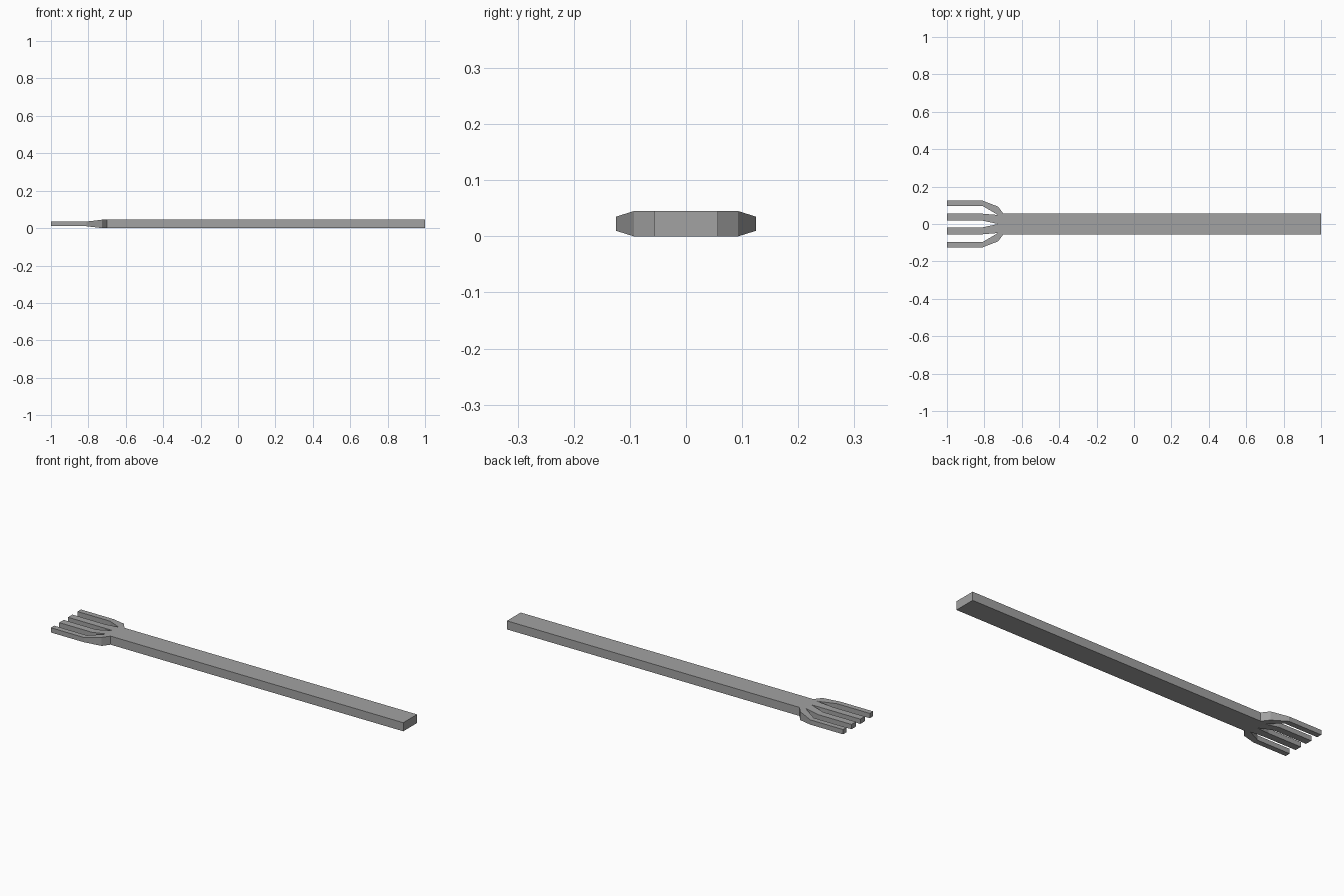
import bpy
import bmesh

cube = bpy.data.objects.get("Cube")
if cube:
    bpy.data.objects.remove(cube, do_unlink=True)

grey = bpy.data.materials.new("plain grey")
grey.use_nodes = True
colour = (0.36, 0.36, 0.36, 1)
grey.diffuse_color = colour
grey.node_tree.nodes["Principled BSDF"].inputs["Base Color"].default_value = colour

# Stations along the length, and thickness of handle and tines
TIP, KNEE, ROOT, NECK, END = -1.0, -0.81, -0.727, -0.70, 1.0
THICK, INSET = 0.045, 0.01
HALF, PALM = 0.057, 0.093

bm = bmesh.new()


def plan_face(points):
    bm.faces.new([bm.verts.new((x, y, 0)) for x, y in points])


# Handle and the flared palm where the tines split
split = 0.048
plan_face([(END, -HALF), (END, HALF), (NECK, HALF), (ROOT, PALM),
           (ROOT, split), (ROOT, 0), (ROOT, -split),
           (ROOT, -PALM), (NECK, -HALF)])

# Tines: inner and outer edges at the root and beyond the knee, on both sides
for root_in, root_out, tine_in, tine_out in [(0, split, 0.018, 0.055),
                                             (split, PALM, 0.097, 0.125)]:
    for side in (1, -1):
        rows = [(ROOT, root_in, root_out), (KNEE, tine_in, tine_out),
                (TIP, tine_in, tine_out)]
        for (xa, ia, oa), (xb, ib, ob) in zip(rows, rows[1:]):
            quad = [(xa, side * ia), (xa, side * oa),
                    (xb, side * ob), (xb, side * ib)]
            plan_face(quad if side > 0 else quad[::-1])

bmesh.ops.remove_doubles(bm, verts=bm.verts[:], dist=0.0005)

# Raise the plan to a solid, then thin the tines beyond the knee
raised = bmesh.ops.extrude_face_region(bm, geom=bm.faces[:], use_keep_orig=True)
for v in raised["geom"]:
    if isinstance(v, bmesh.types.BMVert):
        v.co.z = THICK
for v in bm.verts:
    if v.co.x < KNEE + 0.01:
        v.co.z += INSET if v.co.z < THICK / 2 else -INSET
bmesh.ops.recalc_face_normals(bm, faces=bm.faces[:])

mesh = bpy.data.meshes.new("fork")
bm.to_mesh(mesh)
bm.free()
mesh.materials.append(grey)
fork = bpy.data.objects.new("fork", mesh)
bpy.context.collection.objects.link(fork)
